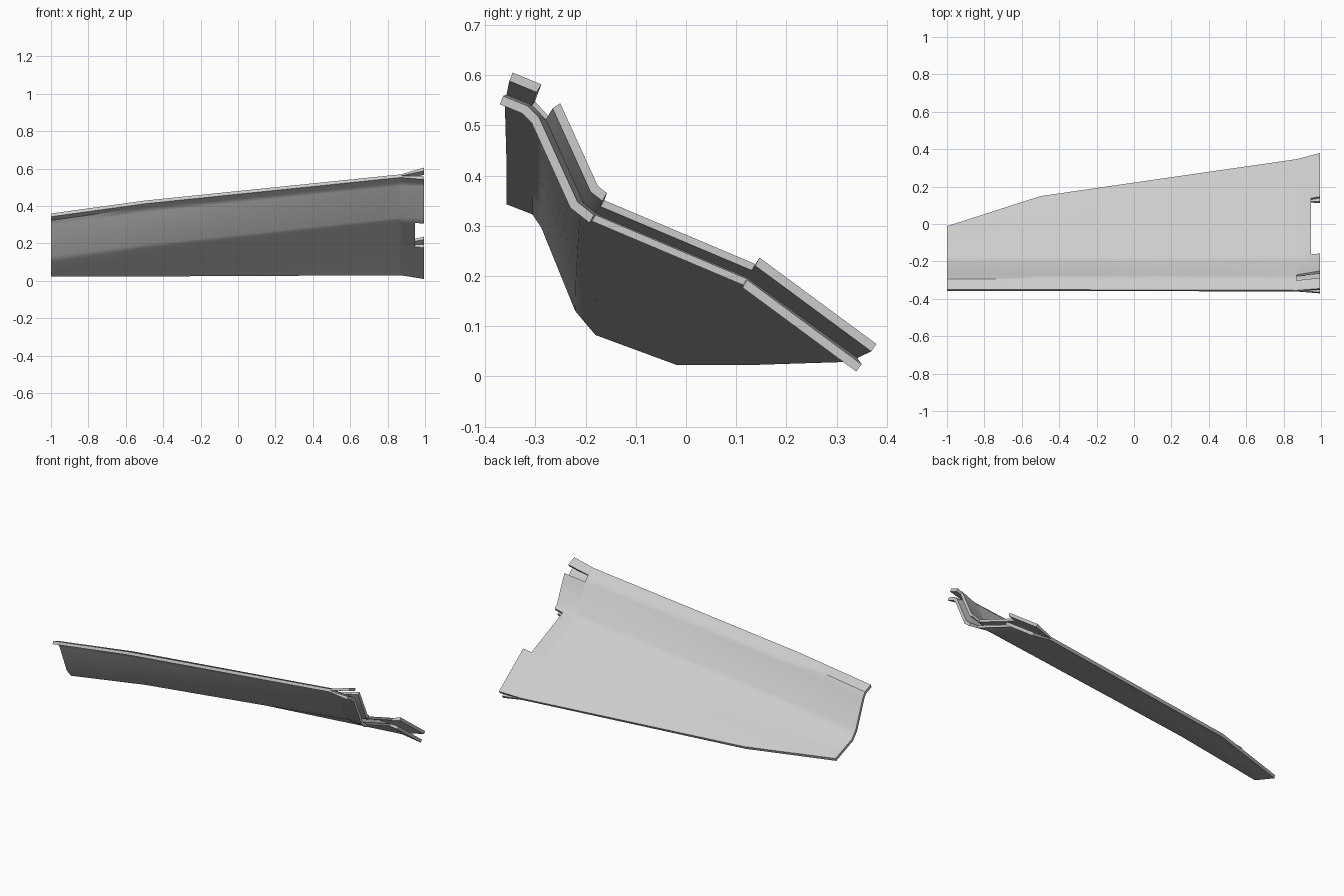
import bpy, bmesh, math
from mathutils import Vector

cube = bpy.data.objects.get("Cube")
if cube:
    bpy.data.objects.remove(cube, do_unlink=True)

grey = bpy.data.materials.new("light grey")
grey.use_nodes = True
colour = (0.6, 0.6, 0.6, 1)
grey.diffuse_color = colour
grey.node_tree.nodes["Principled BSDF"].inputs["Base Color"].default_value = colour

# Mid-surface sections (y, z): flange edge, flange bend, web top,
# web bottom, crease, panel bend, panel edge
SECTIONS = [
    (-1.0, [(-.354, .351), (-.30, .33), (-.28, .30), (-.213, .135),
            (-.175, .09), (-.08, .055), (-.015, .031)]),
    (-0.5, [(-.354, .42), (-.30, .40), (-.28, .37), (-.212, .20),
            (-.175, .168), (.02, .094), (.145, .031)]),
    (1.0, [(-.358, .574), (-.307, .553), (-.279, .525), (-.203, .358),
           (-.175, .336), (.13, .207), (.36, .037)]),
]
FORK, NOTCH, END = 0.87, 0.945, 0.995


def section(x):
    """Interpolated section at x."""
    for (xa, a), (xb, b) in zip(SECTIONS, SECTIONS[1:]):
        if x <= xb:
            t = (x - xa) / (xb - xa)
            return [Vector(p).lerp(Vector(q), t) for p, q in zip(a, b)]


def offset(x, distance):
    """Section moved along its mitred normals."""
    pts = section(x)
    normals = []
    for a, b in zip(pts, pts[1:]):
        d = (b - a).normalized()
        normals.append(Vector((-d.y, d.x)))
    result = []
    for i, p in enumerate(pts):
        n0 = normals[max(i - 1, 0)]
        n1 = normals[min(i, len(normals) - 1)]
        m = (n0 + n1).normalized()
        result.append(p + m * distance / m.dot(n1))
    return result


def flare(x):
    return max(0, (x - FORK) / (END - FORK))


def outer(x):
    return 0.009 + 0.025 * flare(x)


def inner(x):
    return 0.016 * flare(x)


def plate(name, stations, first, last, low, high):
    """Closed sheet through the stations, between two offset distances."""
    bm = bmesh.new()
    rings = []
    for x in stations:
        top = offset(x, high(x))[first:last + 1]
        bottom = offset(x, low(x))[first:last + 1]
        rings.append([bm.verts.new((x, p.x, p.y)) for p in top + bottom[::-1]])
    n = len(rings[0])
    for a, b in zip(rings, rings[1:]):
        for i in range(n):
            j = (i + 1) % n
            bm.faces.new((a[i], a[j], b[j], b[i]))
    for ring in (rings[0], rings[-1]):
        for i in range(n // 2 - 1):
            bm.faces.new((ring[i], ring[i + 1], ring[n - 2 - i], ring[n - 1 - i]))
    bmesh.ops.recalc_face_normals(bm, faces=bm.faces)
    mesh = bpy.data.meshes.new(name)
    bm.to_mesh(mesh)
    bm.free()
    mesh.materials.append(grey)
    obj = bpy.data.objects.new(name, mesh)
    bpy.context.collection.objects.link(obj)
    bpy.ops.object.select_all(action='DESELECT')
    obj.select_set(True)
    bpy.context.view_layer.objects.active = obj
    bpy.ops.object.shade_smooth_by_angle(angle=math.radians(35))


# Long folded panel
plate("main_panel", [-1, -.75, -.5, -.25, 0, .25, .5, .7, FORK], 0, 6,
      lambda x: -outer(x), outer)

# Lower half of the forked end, notched between the tabs
for name, first, last, end in [("lower_front_tab", 0, 4, END),
                               ("lower_middle_lip", 4, 5, NOTCH),
                               ("lower_back_tab", 5, 6, END)]:
    plate(name, [FORK, end], first, last,
          lambda x: -outer(x), lambda x: -inner(x))

# Upper half, split into separate tabs
for name, first, last, end in [("upper_flange_tab", 0, 1, END),
                               ("upper_web_tab", 2, 4, END),
                               ("upper_middle_lip", 4, 5, NOTCH),
                               ("upper_back_tab", 5, 6, END)]:
    plate(name, [FORK, end], first, last, inner, outer)
